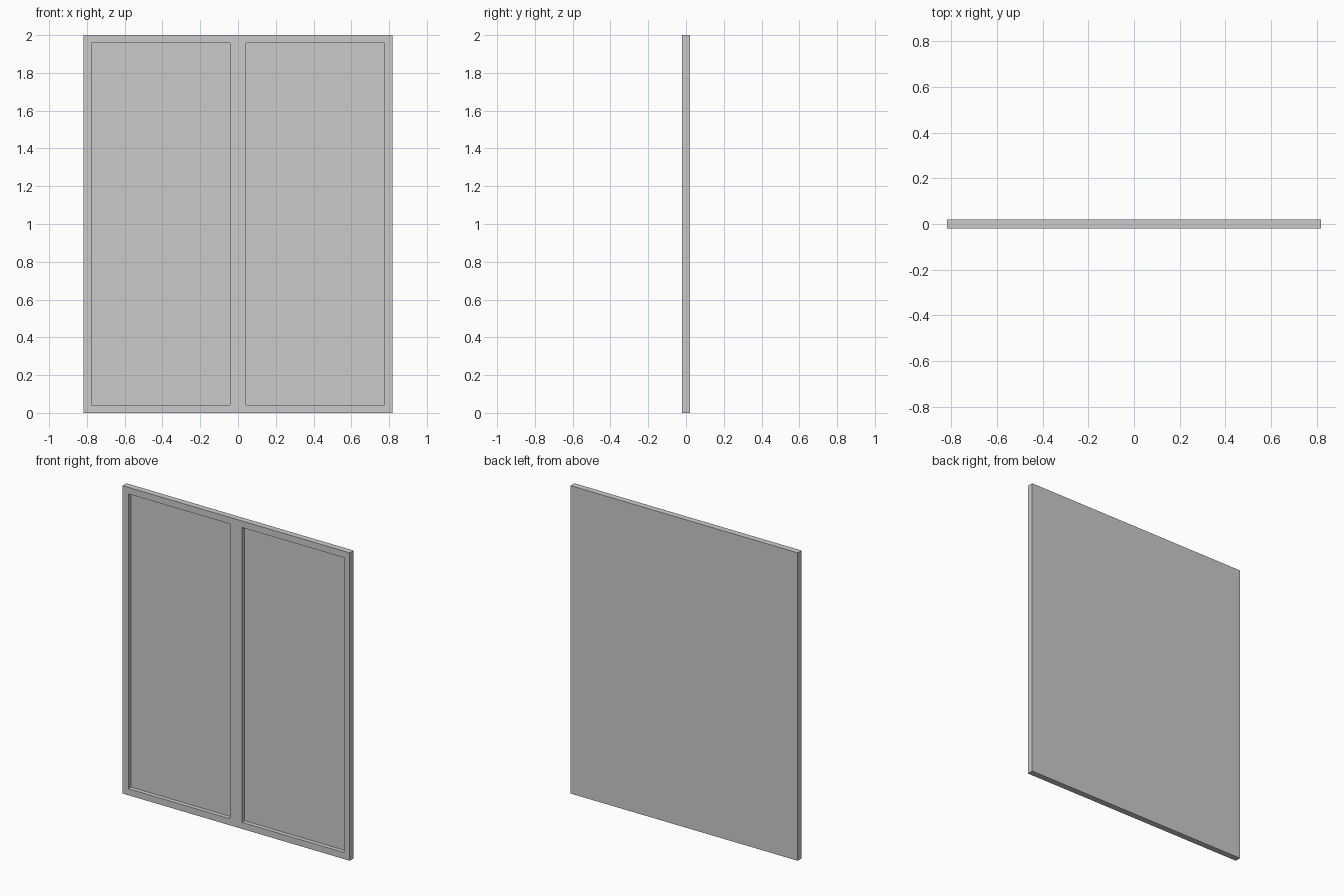
import bpy, bmesh
from mathutils import Vector

if "Cube" in bpy.data.objects:
    bpy.data.objects.remove(bpy.data.objects["Cube"])

HALF_W, HEIGHT, THICK = 0.817, 2.0, 0.04
RIM, DEPTH = 0.06, 0.028

# Right door leaf: a slab touching the centre line
bm = bmesh.new()
bmesh.ops.create_cube(bm, size=1)
for v in bm.verts:
    v.co = Vector(((v.co.x + 0.5) * HALF_W, v.co.y * THICK, (v.co.z + 0.5) * HEIGHT))
bm.normal_update()

# Recessed panel on the front face
front = next(f for f in bm.faces if f.normal.y < -0.9)
bmesh.ops.inset_region(bm, faces=[front], thickness=RIM)
panel = bmesh.ops.extrude_discrete_faces(bm, faces=[front])["faces"][0]
bmesh.ops.translate(bm, verts=panel.verts, vec=(0, DEPTH, 0))

# Open the inner side so the two leaves join seamlessly
bm.normal_update()
inner = [f for f in bm.faces if all(abs(v.co.x) < 1e-5 for v in f.verts)]
bmesh.ops.delete(bm, geom=inner, context="FACES_ONLY")

mesh = bpy.data.meshes.new("double_door")
bm.to_mesh(mesh)
bm.free()
door = bpy.data.objects.new("double_door", mesh)
bpy.context.collection.objects.link(door)

# Left leaf mirrors the right one
mirror = door.modifiers.new("mirror_leaf", "MIRROR")
mirror.use_axis = (True, False, False)
mirror.use_clip = True
